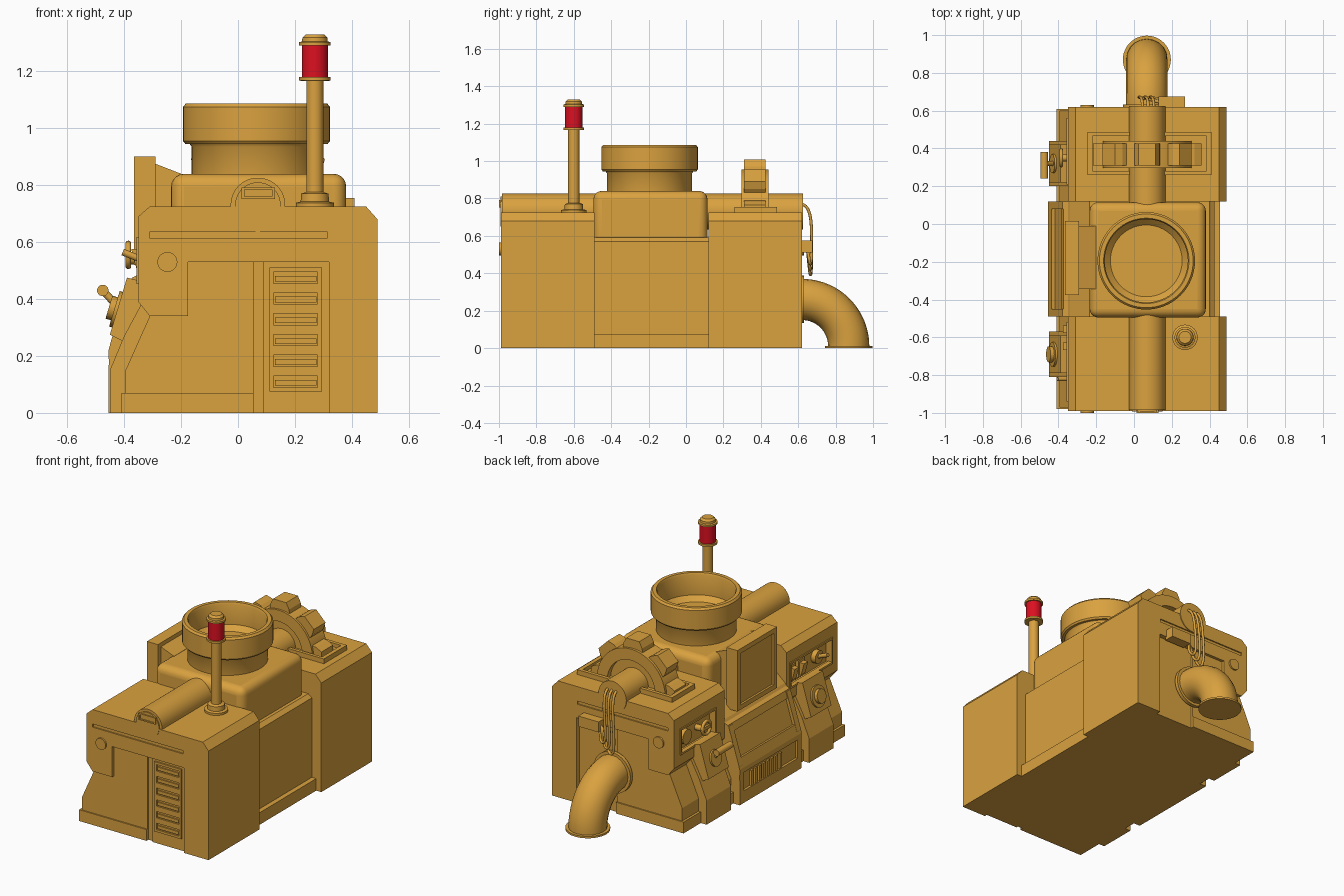
import bpy, bmesh, math
from mathutils import Vector


def material(name, rgb):
    m = bpy.data.materials.new(name)
    m.diffuse_color = (*rgb, 1)
    return m


YELLOW = material("yellow_paint", (0.70, 0.36, 0.05))
RED = material("red_glass", (0.72, 0.005, 0.015))


def finish(name, bm, mat=YELLOW, smooth=False, bevel=0):
    bmesh.ops.recalc_face_normals(bm, faces=bm.faces)
    me = bpy.data.meshes.new(name)
    bm.to_mesh(me)
    bm.free()
    ob = bpy.data.objects.new(name, me)
    bpy.context.collection.objects.link(ob)
    me.materials.append(mat)
    if bevel:
        b = ob.modifiers.new("bevel", 'BEVEL')
        b.width, b.segments = bevel, 5
    if smooth or bevel:
        bpy.ops.object.select_all(action='DESELECT')
        ob.select_set(True)
        bpy.context.view_layer.objects.active = ob
        bpy.ops.object.shade_smooth_by_angle(angle=math.radians(35))
    return ob


def prism(name, pts, y0, y1, **kw):
    """Extrude an (x, z) outline along y."""
    bm = bmesh.new()
    a = [bm.verts.new((x, y0, z)) for x, z in pts]
    b = [bm.verts.new((x, y1, z)) for x, z in pts]
    bm.faces.new(a)
    bm.faces.new(b)
    for i in range(len(a)):
        j = (i + 1) % len(a)
        bm.faces.new((a[i], a[j], b[j], b[i]))
    return finish(name, bm, **kw)


def box(name, x0, x1, y0, y1, z0, z1, **kw):
    return prism(name, [(x0, z0), (x1, z0), (x1, z1), (x0, z1)], y0, y1, **kw)


def lathe(name, prof, origin, axis=(0, 0, 1), n=40, **kw):
    """Revolve (radius, height) points around an axis through origin."""
    q = Vector(axis).to_track_quat('Z', 'Y')
    bm = bmesh.new()
    rings = []
    for r, h in prof:
        rings.append([bm.verts.new(Vector(origin) + q @ Vector(
            (r * math.cos(math.tau * k / n), r * math.sin(math.tau * k / n), h))) for k in range(n)])
    for a, b in zip(rings, rings[1:]):
        for k in range(n):
            bm.faces.new((a[k], a[(k + 1) % n], b[(k + 1) % n], b[k]))
    bm.faces.new(rings[0])
    bm.faces.new(rings[-1])
    return finish(name, bm, smooth=True, **kw)


def rod(name, p, q, r, n=24, **kw):
    d = Vector(q) - Vector(p)
    return lathe(name, [(r, 0), (r, d.length)], p, d, n, **kw)


def tube(name, pts, r, spline='POLY'):
    cu = bpy.data.curves.new(name, 'CURVE')
    cu.dimensions, cu.bevel_depth, cu.bevel_resolution, cu.use_fill_caps = '3D', r, 8, True
    s = cu.splines.new(spline)
    s.points.add(len(pts) - 1)
    for p, c in zip(s.points, pts):
        p.co = (*c, 1)
    if spline == 'NURBS':
        s.use_endpoint_u, s.order_u = True, 4
    ob = bpy.data.objects.new(name, cu)
    bpy.context.collection.objects.link(ob)
    cu.materials.append(YELLOW)
    return ob


def recess(ob, x0, x1, y0, y1, z0, z1):
    c = box("recess_cutter", x0, x1, y0, y1, z0, z1)
    c.hide_render = True
    c.hide_set(True)
    m = ob.modifiers.new("recess", 'BOOLEAN')
    m.operation, m.object, m.solver = 'DIFFERENCE', c, 'EXACT'


def arc(cx, cz, r, a0, a1, n):
    return [(cx + r * math.cos(math.radians(a0 + (a1 - a0) * k / n)),
             cz + r * math.sin(math.radians(a0 + (a1 - a0) * k / n))) for k in range(n + 1)]


# End blocks: core, layered face plate, lower panel, plinth, groove strip, boss
top = [(0.49, 0), (0.49, 0.68), (0.45, 0.725), (-0.31, 0.725), (-0.35, 0.69), (-0.35, 0.39), (-0.31, 0.34)]
for tag, f, s, inner in (("front", -0.99, 1, -0.49), ("rear", 0.62, -1, 0.12)):
    core = prism(tag + "_block", top + [(-0.395, 0.15), (-0.395, 0)], f + 0.03 * s, inner)
    pod = (-0.93, -0.53) if s > 0 else (0.22, 0.55)
    recess(core, -0.40, -0.315, *pod, 0.46, 0.61)
    plate = prism(tag + "_face_plate", top + [(-0.175, 0.34), (-0.175, 0.53), (0.32, 0.53), (0.32, 0)],
                  f, f + 0.03 * s)
    ys = sorted((f - 0.1 * s, f + 0.008 * s))
    recess(plate, -0.31, 0.315, *ys, 0.615, 0.635)
    prism(tag + "_lower_panel", [(-0.395, 0), (-0.395, 0.15), (-0.31, 0.34), (-0.175, 0.34), (-0.175, 0.53),
                                 (0.055, 0.53), (0.055, 0)], f + 0.018 * s, f + 0.032 * s)
    box(tag + "_plinth", -0.41, 0.055, f + 0.01 * s, inner, 0, 0.07)
    rod(tag + "_boss", (-0.248, f + 0.01 * s, 0.53), (-0.248, f - 0.01 * s, 0.53), 0.035)
    # Control pod on the left flank
    p0, p1 = (-0.81, -0.57) if s > 0 else (0.20, 0.44)
    prism(tag + "_pod_foot", [(-0.45, 0), (-0.45, 0.15), (-0.40, 0.27), (-0.33, 0.40), (-0.2, 0.40), (-0.2, 0)],
          p0, p1)
    prism(tag + "_pod_head", [(-0.45, 0.275), (-0.40, 0.25), (-0.30, 0.30), (-0.33, 0.46), (-0.39, 0.475)],
          p0 + 0.02, p1 - 0.02)
    # Raised frame round the switch recess
    a, b = pod
    for i, (y0, y1, z0, z1) in enumerate(((a, b, 0.605, 0.617), (a, b, 0.453, 0.465),
                                          (a - 0.01, a, 0.453, 0.617), (b, b + 0.01, 0.453, 0.617))):
        box(f"{tag}_switch_frame_{i}", -0.357, -0.33, y0, y1, z0, z1)

# Front vent with six louvres
box("vent_plate", 0.09, 0.32, -0.972, -0.95, 0, 0.53)
vent = box("vent_panel", 0.11, 0.295, -0.982, -0.96, 0.075, 0.51)
for i in range(6):
    z = 0.11 + 0.073 * i
    recess(vent, 0.125, 0.28, -1.1, -0.972, z - 0.02, z + 0.02)
    prism(f"vent_louvre_{i}", [(0.13, z - 0.014), (0.275, z - 0.014), (0.275, z + 0.006), (0.13, z + 0.006)],
          -0.98, -0.965)

# Middle body with sloped console
prism("middle_body", [(0.425, 0), (0.425, 0.57), (0.40, 0.59), (-0.235, 0.59), (-0.34, 0.50), (-0.36, 0.47),
                      (-0.43, 0.24), (-0.44, 0.17), (-0.44, 0)], -0.49, 0.12)
box("middle_plinth", -0.455, 0.455, -0.49, 0.12, 0, 0.075)
for i, (y0, y1) in enumerate(((-0.49, -0.45), (0.08, 0.12))):
    prism(f"console_side_rail_{i}", [(-0.35, 0.48), (-0.378, 0.47), (-0.45, 0.24), (-0.455, 0.15), (-0.455, 0),
                                     (-0.40, 0)], y0, y1)
prism("console_top_rail", [(-0.34, 0.49), (-0.372, 0.475), (-0.385, 0.43), (-0.36, 0.43)], -0.49, 0.12)
prism("console_ledge", [(-0.40, 0.27), (-0.437, 0.28), (-0.455, 0.22), (-0.455, 0.19), (-0.40, 0.19)], -0.49, 0.12)
for i in range(8):
    y = -0.30 + 0.04 * i
    box(f"console_vent_rib_{i}", -0.452, -0.42, y, y + 0.022, 0.075, 0.17)

# Rounded housing and open intake collar
box("housing", -0.235, 0.38, -0.495, 0.115, 0.45, 0.84, bevel=0.045)
lathe("intake_collar", [(0.228, 0.8), (0.228, 0.935), (0.235, 0.945), (0.25, 0.945), (0.258, 0.955), (0.258, 1.075),
                        (0.248, 1.087), (0.226, 1.087), (0.22, 1.075), (0.22, 0.95), (0.19, 0.92)],
      (0.065, -0.195, 0), n=64)

# Screen on the left
screen = box("screen", -0.365, -0.29, -0.375, 0.015, 0.52, 0.90)
recess(screen, -0.5, -0.352, -0.345, -0.015, 0.55, 0.87)
prism("screen_back", [(-0.29, 0.53), (-0.29, 0.875), (-0.20, 0.84), (-0.20, 0.53)], -0.345, -0.01)

# Pipe along the top
rod("top_pipe", (0.07, -0.985, 0.73), (0.07, 0.625, 0.73), 0.096, 48)
rod("top_pipe_cap", (0.07, -0.992, 0.73), (0.07, -0.98, 0.73), 0.08, 48)
slot = box("pipe_slot", 0.012, 0.13, -1.0, -0.985, 0.752, 0.792)
recess(slot, 0.022, 0.12, -1.1, -0.994, 0.76, 0.784)

# Half gear on its tray
gx, gz = 0.07, 0.72
prism("gear_rim", arc(gx, gz, 0.235, 0, 180, 32) + arc(gx, gz, 0.165, 180, 0, 32), 0.297, 0.44, smooth=True)
prism("gear_web", arc(gx, gz, 0.18, 0, 180, 32), 0.33, 0.407, smooth=True)
for i in range(5):
    t = math.radians(45 * i)
    c, s = math.cos(t), math.sin(t)
    prism(f"gear_tooth_{i}", [(gx + r * c - w * s, gz + r * s + w * c) for r, w in
                              ((0.21, -0.07), (0.25, -0.065), (0.288, -0.045), (0.288, 0.045), (0.25, 0.065),
                               (0.21, 0.07))], 0.31, 0.425)
box("gear_tray", -0.235, 0.40, 0.27, 0.475, 0.70, 0.732)
for i, (x0, x1, y0, y1) in enumerate(((-0.245, 0.41, 0.26, 0.28), (-0.245, 0.41, 0.465, 0.487),
                                      (-0.245, -0.22, 0.26, 0.487), (0.385, 0.41, 0.26, 0.487))):
    box(f"gear_tray_edge_{i}", x0, x1, y0, y1, 0.70, 0.755)

# Warning beacon
at = (0.27, -0.6, 0)
lathe("beacon_pole", [(0.067, 0.71), (0.067, 0.738), (0.05, 0.742), (0.048, 0.77), (0.03, 0.776), (0.03, 1.165),
                      (0.055, 1.167), (0.055, 1.18)], at)
lathe("beacon_lamp", [(0.046, 1.178), (0.046, 1.292)], at, mat=RED)
lathe("beacon_cap", [(0.055, 1.29), (0.055, 1.302), (0.045, 1.305), (0.044, 1.318), (0.032, 1.33)], at)

# Elbow outlet at the rear
tube("outlet_elbow", [(0.068, 0.60, 0.26)] + [(0.068, y, z) for y, z in arc(0.62, 0.01, 0.25, 90, 0, 24)]
     + [(0.068, 0.87, 0.002)], 0.11)
rod("outlet_foot", (0.068, 0.87, 0), (0.068, 0.87, 0.012), 0.127, 48)
rod("outlet_collar", (0.068, 0.61, 0.26), (0.068, 0.632, 0.26), 0.127, 48)

# Socket box and cables on the rear wall
box("socket_box", 0.13, 0.27, 0.61, 0.675, 0.51, 0.575)
for i in range(3):
    d = 0.03 * i
    tube(f"cable_{i}", [(0.045 + d, 0.61, 0.77), (0.045 + d, 0.665, 0.77), (0.03 + d, 0.675, 0.60),
                        (0.02 + d, 0.67, 0.37 + d), (0.09 + d, 0.66, 0.40 + d), (0.11, 0.65, 0.53),
                        (0.14, 0.645, 0.54)], 0.008, 'NURBS')

# Front pod dial, rear pod lever, switches and valve
nrm = Vector((-0.958, 0, 0.287))
dial = Vector((-0.415, -0.69, 0.36))
rod("dial_base", dial, dial + nrm * 0.02, 0.065)
rod("dial_knob", dial, dial + nrm * 0.04, 0.042)
hub = Vector((-0.41, 0.32, 0.36))
rod("lever_mount", hub, hub + nrm * 0.025, 0.05)
rod("lever_arm", hub, (-0.475, 0.32, 0.43), 0.013)
rod("lever_grip", (-0.475, 0.24, 0.43), (-0.475, 0.38, 0.43), 0.02)
for i in range(2):
    y = -0.68 + 0.09 * i
    box(f"rocker_base_{i}", -0.345, -0.31, y, y + 0.065, 0.485, 0.59)
    prism(f"rocker_{i}", [(-0.34, 0.50), (-0.355, 0.50), (-0.375, 0.575), (-0.34, 0.575)], y + 0.012, y + 0.053)
rod("toggle_base", (-0.31, -0.82, 0.535), (-0.345, -0.82, 0.535), 0.04)
rod("toggle_stick", (-0.33, -0.82, 0.535), (-0.405, -0.82, 0.565), 0.012)
rod("valve_stem", (-0.31, 0.35, 0.54), (-0.385, 0.35, 0.54), 0.018)
ring = [(-0.385, 0.35 + a, 0.555 + b) for a, b in arc(0, 0, 0.04, 0, 360, 24)]
tube("valve_wheel", ring, 0.01)
box("valve_spoke", -0.392, -0.378, 0.31, 0.39, 0.545, 0.565)
rod("gauge", (-0.31, 0.48, 0.535), (-0.345, 0.48, 0.535), 0.045)
